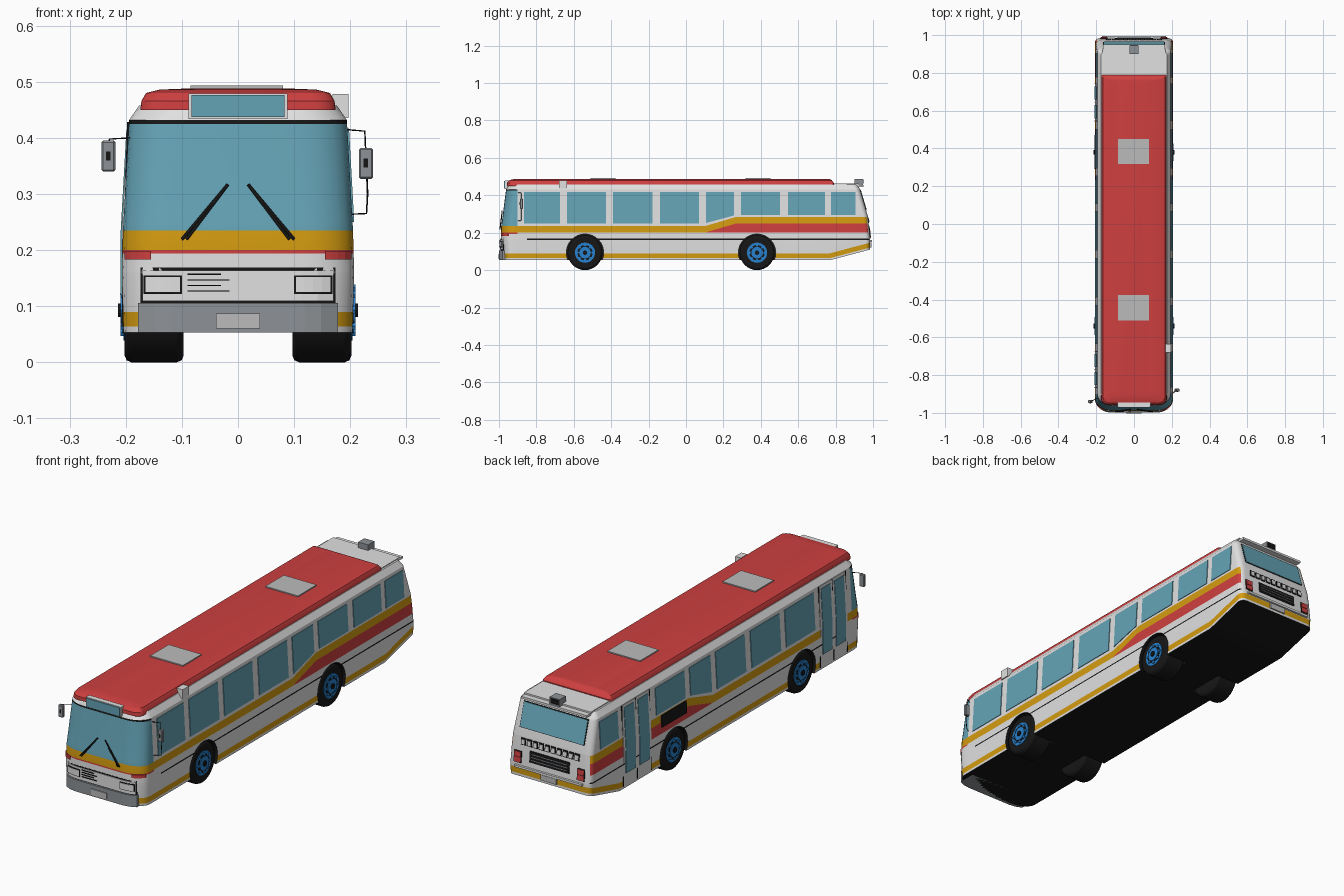
import bpy, bmesh, math
from mathutils import Vector

if "Cube" in bpy.data.objects:
    bpy.data.objects.remove(bpy.data.objects["Cube"])


def material(name, r, g, b):
    m = bpy.data.materials.new(name)
    m.use_nodes = True
    m.diffuse_color = (r, g, b, 1)
    m.node_tree.nodes["Principled BSDF"].inputs["Base Color"].default_value = (r, g, b, 1)
    return m


black = material("black", .008, .008, .008)
white = material("body white", .75, .75, .75)
red = material("red", .62, .05, .05)
yellow = material("yellow", .66, .33, .005)
glass = material("window blue", .13, .37, .47)
grey = material("bumper grey", .27, .29, .31)
pale = material("pale grey", .5, .5, .5)
blue = material("hub blue", .02, .22, .62)


def finish(name, bm, mats, smooth=False):
    bmesh.ops.recalc_face_normals(bm, faces=bm.faces)
    me = bpy.data.meshes.new(name)
    bm.to_mesh(me)
    bm.free()
    for m in mats:
        me.materials.append(m)
    ob = bpy.data.objects.new(name, me)
    bpy.context.collection.objects.link(ob)
    if smooth:
        smooth_object(ob)
    return ob


def smooth_object(ob):
    bpy.ops.object.select_all(action='DESELECT')
    ob.select_set(True)
    bpy.context.view_layer.objects.active = ob
    bpy.ops.object.shade_smooth_by_angle(angle=math.radians(28))


def prism(name, pts, depth, mat):
    """Polygon swept along a vector."""
    bm = bmesh.new()
    lo = [bm.verts.new(p) for p in pts]
    hi = [bm.verts.new(Vector(p) + Vector(depth)) for p in pts]
    bm.faces.new(lo)
    bm.faces.new(hi)
    for i in range(len(pts)):
        j = (i + 1) % len(pts)
        bm.faces.new((lo[i], lo[j], hi[j], hi[i]))
    return finish(name, bm, [mat])


def box(name, x, y, z, mat):
    pts = [(x[0], y[0], z[0]), (x[1], y[0], z[0]), (x[1], y[1], z[0]), (x[0], y[1], z[0])]
    return prism(name, pts, (0, 0, z[1] - z[0]), mat)


def loft(rings):
    bm = bmesh.new()
    vs = [[bm.verts.new(p) for p in r] for r in rings]
    n = len(vs[0])
    for a, b in zip(vs, vs[1:]):
        for i in range(n):
            bm.faces.new((a[i], a[(i + 1) % n], b[(i + 1) % n], b[i]))
    bm.faces.new(vs[0])
    bm.faces.new(vs[-1])
    return bm


def tube(name, pts, radius, mat):
    cu = bpy.data.curves.new(name, 'CURVE')
    cu.dimensions, cu.bevel_depth, cu.bevel_resolution = '3D', radius, 1
    sp = cu.splines.new('POLY')
    sp.points.add(len(pts) - 1)
    for p, q in zip(sp.points, pts):
        p.co = (*q, 1)
    cu.materials.append(mat)
    bpy.context.collection.objects.link(bpy.data.objects.new(name, cu))


# Body sections: height, half width, front end, rear end
LEVELS = [(.053, .204, -.985, .985), (.16, .207, -.99, .985), (.235, .205, -.988, .978),
          (.29, .2019, -.980, .972), (.432, .194, -.962, .93), (.458, .176, -.945, .915)]


def at(z, k):
    for a, b in zip(LEVELS, LEVELS[1:]):
        if z <= b[0]:
            return a[k] + (b[k] - a[k]) * (z - a[0]) / (b[0] - a[0])
    return LEVELS[-1][k]


def ring(z, hw, yf, yr, fx=.09, fy=.06, rx=.03, ry=.025):
    half = []
    arc = [math.pi / 2 * i / 6 for i in range(7)]
    half += [(hw - fx + fx * math.sin(t), yf + fy - fy * math.cos(t)) for t in arc]
    half += [(hw - rx + rx * math.cos(t), yr - ry + ry * math.sin(t)) for t in arc]
    return [(x, y, z) for x, y in half] + [(-x, y, z) for x, y in reversed(half)]


def front_y(x, z):
    u = max(0, (abs(x) - at(z, 1) + .09) / .09)
    return at(z, 2) + .06 * (1 - math.sqrt(max(0, 1 - u * u)))


# Body shell, sliced along the paint lines
RISE = .265
bm = loft([ring(*l) for l in LEVELS])


def cut(co, no, clear=False):
    bmesh.ops.bisect_plane(bm, geom=bm.verts[:] + bm.edges[:] + bm.faces[:], dist=1e-5,
                           plane_co=co, plane_no=no, clear_outer=clear)


cut((0, .77, .053), (0, RISE, -1), True)
bmesh.ops.holes_fill(bm, edges=[e for e in bm.edges if e.is_boundary], sides=0)
for z in (.064, .09, .162, .168, .194, .2, .235, .25, .285, .425):
    cut((0, 0, z), (0, 0, 1))
for y in (-.9, -.85, .1, .27, .77):
    cut((0, y, 0), (0, 1, 0))
for z in (.2, .235):
    cut((0, .1, z), (0, -.05 / .17, 1))
for z in (.064, .09):
    cut((0, .77, z), (0, -RISE, 1))
bmesh.ops.recalc_face_normals(bm, faces=bm.faces)
paint = [black, white, red, yellow, glass]


def colour(n, y, z):
    base = z - max(0, y - .77) * RISE
    low = .2 + .05 * min(1, max(0, (y - .1) / .17))
    side = abs(n.x) > .6
    if n.z < -.5:
        return black
    if y < -.9 and .235 < z < .425:
        return glass
    if y < -.9 and .425 < z < .432:
        return black
    if y < -.9 and .194 < z < .2:
        return red
    if .064 < base < .09:
        return yellow
    if (side or y < 0) and low < z < low + .035:
        return yellow
    if side and y > .1 and .2 < z < low:
        return red
    if side and y > -.85 and .162 < z < .168:
        return black
    return white


for f in bm.faces:
    c = f.calc_center_median()
    f.material_index = paint.index(colour(f.normal, c.y, c.z))
body = finish("body_shell", bm, paint)

# Wheels and the arches cut for them
for y in (-.54, .38):
    for s in (1, -1):
        def disc(name, r, x0, x1, mat, bevel=0, seg=32, oy=0, oz=0):
            pts = [(s * x0, y + oy + r * math.cos(2 * math.pi * i / seg),
                    .093 + oz + r * math.sin(2 * math.pi * i / seg)) for i in range(seg)]
            ob = prism(name, pts, (s * (x1 - x0), 0, 0), mat)
            if bevel:
                mod = ob.modifiers.new("round", 'BEVEL')
                mod.width, mod.segments = bevel, 2
            smooth_object(ob)
            return ob
        cutter = disc("arch_cutter", .1, .09, .26, black)
        mod = body.modifiers.new("arch", 'BOOLEAN')
        mod.operation, mod.solver, mod.object = 'DIFFERENCE', 'EXACT', cutter
        bpy.context.view_layer.objects.active = body
        bpy.ops.object.modifier_apply(modifier="arch")
        bpy.data.objects.remove(cutter)
        disc("tyre", .093, .097, .202, black, .012)
        disc("wheel_rim", .054, .15, .2045, blue)
        disc("rim_recess", .041, .15, .206, black)
        disc("wheel_hub", .031, .15, .209, blue)
        disc("hub_cap", .012, .15, .214, black, seg=12)
        for i in range(8):
            a = i * math.pi / 4
            disc("wheel_nut", .007, .19, .209, blue, 0, 6, .04 * math.cos(a), .04 * math.sin(a))
smooth_object(body)


# Side windows and doors
def side_plate(name, s, pts, mat, out=.003):
    prism(name, [(s * (at(z, 1) + out), y, z) for y, z in pts], (-s * .006, 0, 0), mat)


def rect(a, b, c, d):
    return [(a, c), (b, c), (b, d), (a, d)]


SPANS = [(-.866, -.674), (-.636, -.428), (-.39, -.18), (-.139, .07), (.107, .257),
         (.294, .503), (.545, .743), (.775, .905)]
for s in (1, -1):
    for i, (a, b) in enumerate(SPANS):
        if s < 0 and i in (0, 6):
            side_plate("door_lower", s, rect(a, b, .064, .235), white, .002)
            side_plate("door_upper", s, rect(a, b, .235, .428), white, .002)
            mid = (a + b) / 2
            for p, q in ((a + .014, mid - .014), (mid + .014, b - .014)):
                side_plate("door_glass_lower", s, rect(p, q, .12, .235), glass, .004)
                side_plate("door_glass_upper", s, rect(p, q, .235, .415), glass, .004)
            for e in (a, mid, b):
                side_plate("door_gap", s, rect(e - .002, e + .002, .064, .428), black, .0035)
            continue
        lo = (.25, .25) if i < 4 else (.252, .292) if i == 4 else (.295, .295)
        side_plate("side_window", s, [(a, lo[0]), (b, lo[1]), (b, .417), (a, .417)], glass)
side_plate("engine_vent", -1, rect(.29, .47, .228, .282), black, .004)

# Roof
ROOF = [(.45, .174, -.958, .79), (.466, .172, -.957, .79), (.48, .164, -.945, .78),
        (.486, .14, -.925, .77), (.488, .09, -.9, .76)]
finish("roof", loft([ring(*l, .04, .03, .01, .01) for l in ROOF]), [red], True)
for y in (-.51, .318):
    box("roof_hatch", (-.085, .08), (y, y + .133), (.48, .493), pale)
box("sign_box", (-.088, .088), (-.968, -.925), (.434, .479), white)
box("sign_glass", (-.083, .083), (-.972, -.966), (.437, .476), glass)
box("air_intake", (.168, .197), (-.68, -.635), (.435, .478), white)
box("rear_roof_panel", (-.168, .168), (.79, .925), (.455, .462), white)
box("rear_eave", (-.165, .165), (.915, .95), (.445, .455), white)
box("rear_camera", (-.025, .025), (.9, .945), (.455, .488), grey)
box("rear_camera_lens", (-.02, .02), (.944, .948), (.462, .484), black)


# Front: bumper, grille panel, lamps
def wrap(name, half, z0, z1, out, mat):
    xs = [half * (i / 6 - 1) for i in range(13)]
    pts = [(x, front_y(x, z0) - out, z0) for x in xs] + [(half, -.9, z0), (-half, -.9, z0)]
    prism(name, pts, (0, 0, z1 - z0), mat)


wrap("front_bumper", .178, .053, .106, .014, grey)
wrap("grille_border", .174, .106, .169, .003, black)
wrap("grille_panel", .17, .109, .164, .006, white)
box("front_plate", (-.039, .039), (-1.003, -.99), (.06, .087), pale)
for s in (1, -1):
    for name, a, b, c, d, out, mat in (("lamp_frame", .1, .168, .122, .155, .008, black),
                                       ("headlamp", .103, .165, .125, .152, .01, white),
                                       ("turn_signal", .155, .202, .183, .198, .005, red)):
        xs = [a + (b - a) * i / 4 for i in range(5)]
        pts = [(s * x, front_y(x, c) - out, c) for x in xs]
        pts += [(s * x, front_y(x, c) + .01, c) for x in reversed(xs)]
        prism(name, pts, (0, 0, d - c), mat)
    # Wipers
    for off in (0, .008):
        ends = ((.1 - off, .219), (.018, .317))
        tube("wiper", [(s * x, front_y(x, z) - .006, z) for x, z in ends], .003, black)
for i in range(4):
    box("grille_slot", (-.09, -.015 - .015 * (i % 2)), (-.999, -.98), (.126 + i * .01, .128 + i * .01), black)

# Mirrors
for x, y, z in ((-.231, -.94, .34), (.228, -.88, .327)):
    ob = box("mirror", (x - .0125, x + .0125), (y - .008, y + .008), (z, z + .055), grey)
    ob.modifiers.new("round", 'BEVEL').width = .003
    box("mirror_mount", (x - .004, x + .004), (y - .01, y), (z + .02, z + .036), black)
tube("mirror_arm", [(.19, -.9, .415), (.226, -.88, .412), (.231, -.88, .3), (.229, -.88, .265),
                    (.2, -.9, .264)], .0015, black)
tube("mirror_arm_right", [(-.19, -.92, .4), (-.229, -.94, .398), (-.231, -.94, .38)], .0015, black)


# Rear: window, vents, grille, lamps
def rear_plate(name, x0, x1, z0, z1, mat, out=.003):
    pts = [(x0, z0), (x1, z0), (x1, z1), (x0, z1)]
    prism(name, [(x, at(z, 4 - 1) + out, z) for x, z in pts], (0, -.006, 0), mat)


rear_plate("rear_window_frame", -.163, .163, .322, .43, black, .002)
rear_plate("rear_window", -.16, .16, .325, .427, glass, .004)
for i in range(10):
    x = -.135 + i * .03
    rear_plate("vent_frame", x - .012, x + .012, .252, .282, black)
    rear_plate("vent", x - .008, x + .008, .256, .276, white, .005)
rear_plate("rear_grille", -.1, .1, .185, .235, black)
for i in range(3):
    rear_plate("rear_slat", -.09, .09, .195 + i * .013, .198 + i * .013, grey, .005)
for s in (1, -1):
    rear_plate("tail_lamp_frame", s * .14, s * .178, .17, .222, black)
    for i in range(2):
        rear_plate("tail_lamp", s * .143, s * .175, .173 + i * .024, .195 + i * .024, red, .005)
box("rear_bumper", (-.17, .17), (.97, .995), (.15, .16), white)
rear_plate("rear_plate", -.04, .04, .122, .147, pale, .006)
